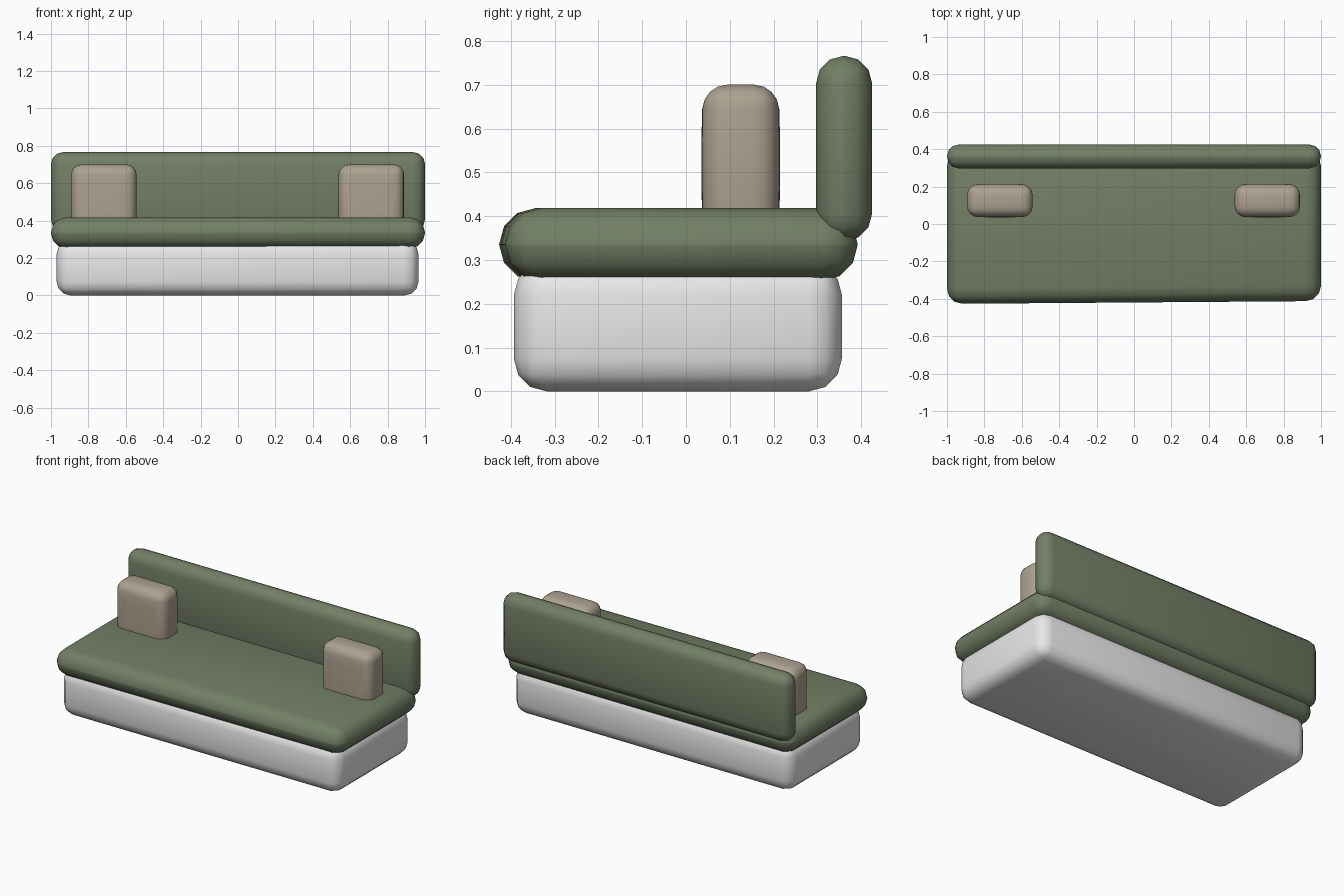
import bpy, bmesh, math

if "Cube" in bpy.data.objects:
    bpy.data.objects.remove(bpy.data.objects["Cube"])


def material(name, rgb):
    m = bpy.data.materials.new(name)
    m.diffuse_color = (*rgb, 1)
    m.use_nodes = True
    m.node_tree.nodes["Principled BSDF"].inputs["Base Color"].default_value = m.diffuse_color
    return m


green = material("sage green fabric", (0.17, 0.21, 0.13))
white = material("white base", (0.8, 0.8, 0.8))
beige = material("beige fabric", (0.42, 0.36, 0.28))


def cushion(name, lo, hi, radius, segments, mat, skew=0.0, puff=0.0):
    """Rounded box between two corners, optionally skewed in front or puffed."""
    bm = bmesh.new()
    bmesh.ops.create_cube(bm, size=1)
    for v in bm.verts:
        for i in range(3):
            v.co[i] = lo[i] if v.co[i] < 0 else hi[i]
        if v.co.x > 0 and v.co.y < 0:
            v.co.y += skew
    bmesh.ops.bevel(bm, geom=bm.edges[:], offset=radius, segments=segments,
                    profile=0.5, affect='EDGES', clamp_overlap=True)
    if puff:
        # soft bulge on the two large sides
        big = [f for f in bm.faces if abs(f.normal.y) > 0.99]
        edges = {e for f in big for e in f.edges}
        bmesh.ops.subdivide_edges(bm, edges=list(edges), cuts=4, use_grid_fill=True)
        c = [(a + b) / 2 for a, b in zip(lo, hi)]
        h = [(b - a) / 2 for a, b in zip(lo, hi)]
        for v in bm.verts:
            u, w = (v.co.x - c[0]) / h[0], (v.co.z - c[2]) / h[2]
            v.co.y += math.copysign(puff * max(0, 1 - u * u) * max(0, 1 - w * w), v.co.y - c[1])
    bmesh.ops.remove_doubles(bm, verts=bm.verts[:], dist=0.0005)
    bmesh.ops.recalc_face_normals(bm, faces=bm.faces[:])
    mesh = bpy.data.meshes.new(name)
    bm.to_mesh(mesh)
    bm.free()
    mesh.materials.append(mat)
    ob = bpy.data.objects.new(name, mesh)
    bpy.context.collection.objects.link(ob)
    bpy.ops.object.select_all(action='DESELECT')
    ob.select_set(True)
    bpy.context.view_layer.objects.active = ob
    bpy.ops.object.shade_smooth_by_angle(angle=math.radians(50))
    return ob


# Plinth, seat and backrest
cushion("base", (-0.97, -0.393, 0.0), (0.965, 0.356, 0.295), 0.075, 3, white)
cushion("seat", (-1.0, -0.427, 0.252), (1.0, 0.392, 0.418), 0.082, 3, green, skew=0.015)
cushion("backrest", (-1.0, 0.297, 0.343), (1.0, 0.425, 0.766), 0.063, 3, green)

# Throw pillows, one at each end
for side, x in (("left", -0.717), ("right", 0.713)):
    cushion(side + "_pillow", (x - 0.175, 0.039, 0.34), (x + 0.175, 0.211, 0.70),
            0.055, 4, beige, puff=0.004)
